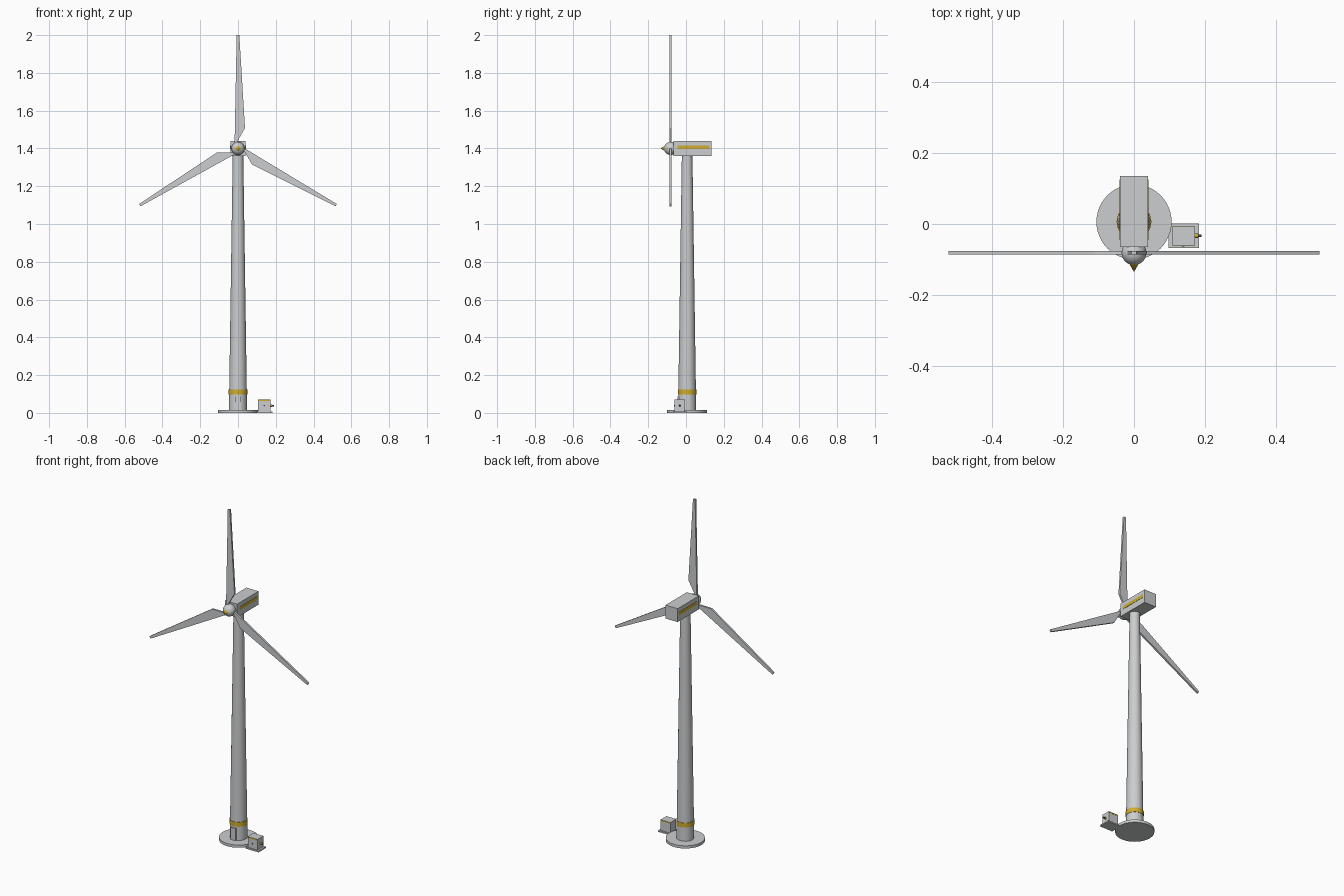
import bpy, bmesh, math
from mathutils import Matrix, Vector

cube = bpy.data.objects.get("Cube")
if cube:
    bpy.data.objects.remove(cube, do_unlink=True)


def material(name, r, g, b):
    m = bpy.data.materials.new(name)
    m.use_nodes = True
    m.diffuse_color = (r, g, b, 1)
    m.node_tree.nodes["Principled BSDF"].inputs["Base Color"].default_value = (r, g, b, 1)
    return m


GREY = material("light grey paint", 0.6, 0.61, 0.62)
GOLD = material("yellow marking", 0.62, 0.42, 0.03)
DARK = material("dark metal", 0.06, 0.06, 0.065)


def finish(name, bm, mat, smooth=False):
    bmesh.ops.recalc_face_normals(bm, faces=bm.faces)
    mesh = bpy.data.meshes.new(name)
    bm.to_mesh(mesh)
    bm.free()
    mesh.materials.append(mat)
    obj = bpy.data.objects.new(name, mesh)
    bpy.context.collection.objects.link(obj)
    if smooth:
        bpy.ops.object.select_all(action='DESELECT')
        obj.select_set(True)
        bpy.context.view_layer.objects.active = obj
        bpy.ops.object.shade_smooth_by_angle(angle=math.radians(35))
    return obj


def box(name, low, high, mat):
    low, high = Vector(low), Vector(high)
    bm = bmesh.new()
    bmesh.ops.create_cube(bm, size=1)
    bmesh.ops.scale(bm, vec=high - low, verts=bm.verts)
    bmesh.ops.translate(bm, vec=(low + high) / 2, verts=bm.verts)
    return finish(name, bm, mat)


def cone(name, start, end, r1, r2, mat, sides=32):
    start, end = Vector(start), Vector(end)
    axis = end - start
    turn = Vector((0, 0, 1)).rotation_difference(axis).to_matrix().to_4x4()
    bm = bmesh.new()
    bmesh.ops.create_cone(bm, cap_ends=True, segments=sides, radius1=r1, radius2=r2,
                          depth=axis.length,
                          matrix=Matrix.Translation((start + end) / 2) @ turn)
    return finish(name, bm, mat, True)


TOWER_Y, ROTOR_Y, HUB_Z = 0.006, -0.081, 1.4

# Foundation, tower, safety band and door
cone("foundation", (0, TOWER_Y, 0), (0, TOWER_Y, 0.016), 0.106, 0.106, GREY, 48)
cone("tower", (0, TOWER_Y, 0.016), (0, TOWER_Y, 1.365), 0.048, 0.028, GREY)
cone("tower_band", (0, TOWER_Y, 0.098), (0, TOWER_Y, 0.125), 0.049, 0.049, GOLD)
box("tower_door", (-0.016, -0.046, 0.016), (0.016, -0.02, 0.088), GREY)

# Nacelle with side stripes
box("nacelle", (-0.04, -0.065, 1.36), (0.04, 0.136, 1.44), GREY)
for side, label in ((1, "left"), (-1, "right")):
    x = side * 0.04
    box("nacelle_stripe_" + label, (x - 0.0015, -0.045, 1.396), (x + 0.0015, 0.125, 1.415), GOLD)

# Hub and nose cone
bm = bmesh.new()
bmesh.ops.create_uvsphere(bm, u_segments=32, v_segments=16, radius=0.035,
                          matrix=Matrix.Translation((0, ROTOR_Y, HUB_Z)))
finish("hub", bm, GREY, True)
cone("nose_cone", (0, -0.108, HUB_Z), (0, -0.135, HUB_Z), 0.016, 0, GOLD, 24)

# Three flat blades from one outline
OUTLINE = [(-0.007, 0.6), (0.007, 0.6), (0.037, 0.108), (-0.004, 0.036),
           (0.0, 0.015), (-0.015, 0.015), (-0.018, 0.036)]
for i in range(3):
    bm = bmesh.new()
    face = bm.faces.new([bm.verts.new((x, -0.0055, z)) for x, z in OUTLINE])
    ext = bmesh.ops.extrude_face_region(bm, geom=[face])
    moved = [v for v in ext["geom"] if isinstance(v, bmesh.types.BMVert)]
    bmesh.ops.translate(bm, vec=(0, 0.011, 0), verts=moved)
    spin = Matrix.Rotation(math.tau * i / 3, 4, 'Y')
    bmesh.ops.transform(bm, matrix=Matrix.Translation((0, ROTOR_Y, HUB_Z)) @ spin, verts=bm.verts)
    finish("blade_%d" % (i + 1), bm, GREY)

# Transformer cabinet on its pad, with markings and handles
box("cabinet_pad", (0.097, -0.068, 0), (0.183, 0.002, 0.008), GREY)
box("cabinet", (0.107, -0.061, 0.008), (0.172, -0.007, 0.072), GREY)
for y, label in ((-0.061, "front"), (-0.007, "back")):
    box("cabinet_stripe_" + label, (0.109, y - 0.001, 0.064), (0.17, y + 0.001, 0.071), GOLD)
cone("cabinet_lock", (0.139, -0.06, 0.038), (0.139, -0.064, 0.038), 0.004, 0.004, DARK, 12)
cone("cabinet_handle", (0.172, -0.033, 0.038), (0.19, -0.033, 0.038), 0.004, 0.004, DARK, 12)
cone("handle_collar", (0.172, -0.033, 0.038), (0.181, -0.033, 0.038), 0.006, 0.006, GOLD, 12)
